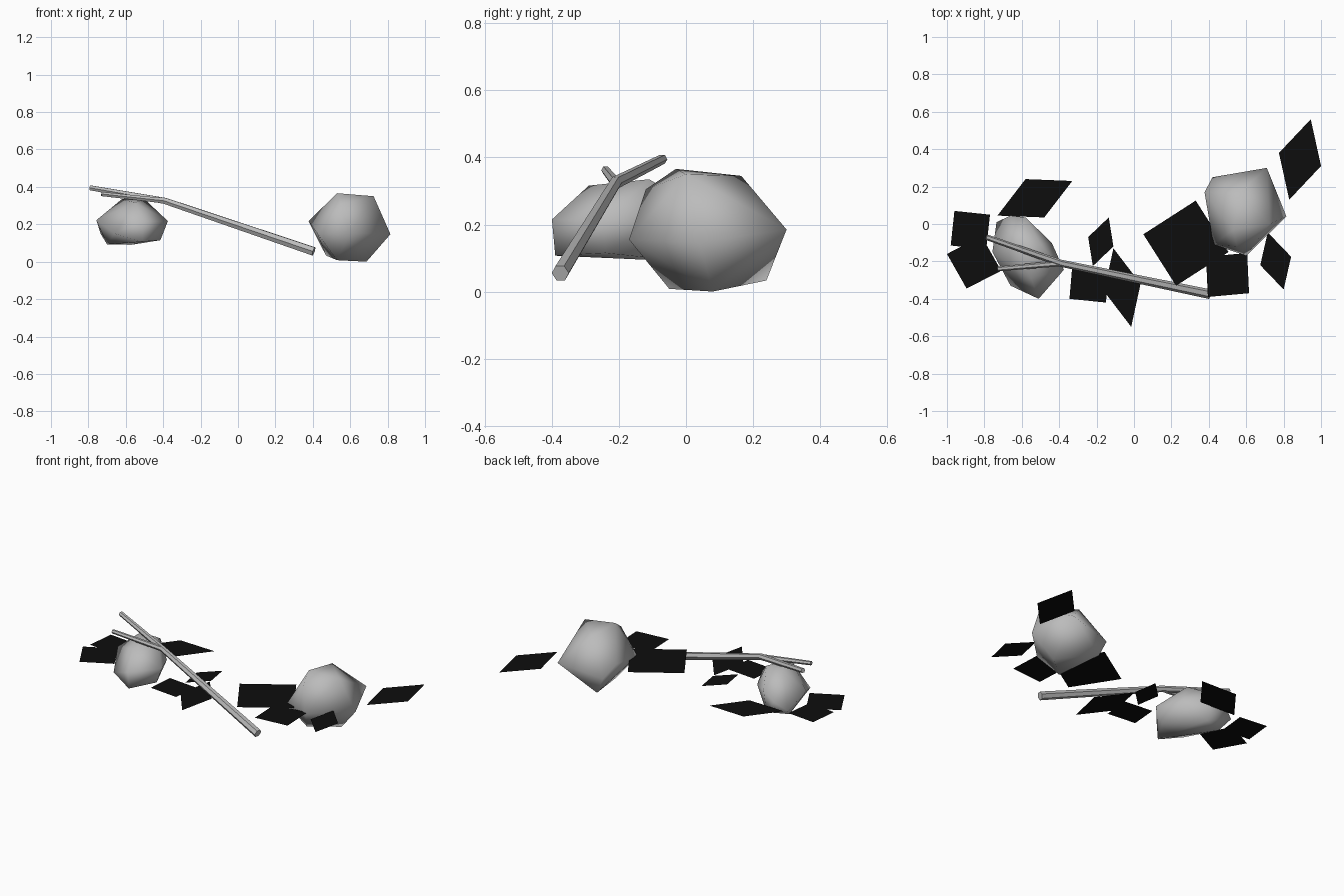
import bpy
import bmesh
from mathutils import Vector

default_cube = bpy.data.objects.get("Cube")
if default_cube:
    bpy.data.objects.remove(default_cube, do_unlink=True)


def make_material(name, value):
    material = bpy.data.materials.new(name)
    material.use_nodes = True
    colour = (value, value, value, 1)
    material.diffuse_color = colour
    shader = next(n for n in material.node_tree.nodes if n.type == 'BSDF_PRINCIPLED')
    shader.inputs["Base Color"].default_value = colour
    return material


grey = make_material("stone grey", 0.5)
black = make_material("leaf black", 0.004)


def add_object(name, data, material):
    data.materials.append(material)
    obj = bpy.data.objects.new(name, data)
    bpy.context.collection.objects.link(obj)
    return obj


def add_rock(name, points):
    """Faceted boulder wrapped around a few points, shaded smooth."""
    bm = bmesh.new()
    for point in points:
        bm.verts.new(point)
    hull = bmesh.ops.convex_hull(bm, input=bm.verts[:])
    unused = {g for key in ("geom_interior", "geom_unused") for g in hull[key]
              if isinstance(g, bmesh.types.BMVert)}
    bmesh.ops.delete(bm, geom=list(unused), context='VERTS')
    bmesh.ops.recalc_face_normals(bm, faces=bm.faces[:])
    for face in bm.faces:
        face.smooth = True
    mesh = bpy.data.meshes.new(name)
    bm.to_mesh(mesh)
    bm.free()
    return add_object(name, mesh, grey)


def add_leaf(name, first, second, third, height=0.16):
    """Flat parallelogram; the fourth corner follows from the other three."""
    a, b, c = Vector(first), Vector(second), Vector(third)
    corners = [a, b, c, a + c - b]
    bm = bmesh.new()
    face = bm.faces.new([bm.verts.new((p.x, p.y, height)) for p in corners])
    face.normal_update()
    if face.normal.z < 0:
        face.normal_flip()
    mesh = bpy.data.meshes.new(name)
    bm.to_mesh(mesh)
    bm.free()
    return add_object(name, mesh, black)


def add_twig(name, points, radii):
    """Tapered six-sided stick along a path, converted to a mesh."""
    curve = bpy.data.curves.new(name, 'CURVE')
    curve.dimensions = '3D'
    curve.bevel_depth = 1
    curve.bevel_resolution = 1
    curve.use_fill_caps = True
    spline = curve.splines.new('POLY')
    spline.points.add(len(points) - 1)
    for target, point, radius in zip(spline.points, points, radii):
        target.co = (*point, 1)
        target.radius = radius
    spline.use_smooth = True
    twig = add_object(name, curve, grey)
    bpy.ops.object.select_all(action='DESELECT')
    twig.select_set(True)
    bpy.context.view_layer.objects.active = twig
    bpy.ops.object.convert(target='MESH')
    bpy.ops.object.shade_smooth_by_angle()
    return twig


# Boulders: the larger on the left, the smaller on the right
add_rock("left_rock", [
    (.53, -.03, .366), (.725, 0, .35), (.56, .165, .345),
    (.55, -.12, .305), (.377, .17, .217), (.42, .25, .14),
    (.71, .3, .185), (.815, .04, .147), (.6, -.17, .155),
    (.425, -.11, .15), (.47, .24, .033), (.687, .08, 0), (.53, -.05, .008)])
add_rock("right_rock", [
    (-.62, -.11, .335), (-.5, -.11, .335), (-.55, -.29, .316),
    (-.51, -.4, .215), (-.375, -.245, .217), (-.44, -.1, .2),
    (-.58, .035, .25), (-.66, .045, .2), (-.757, -.15, .222), (-.735, .01, .15),
    (-.66, -.33, .15), (-.51, -.39, .107), (-.415, -.24, .115),
    (-.7, -.06, .093), (-.57, -.01, .09)])

# Forked twig: bent main stick and one side branch
fork = (-.39, -.21, .325)
add_twig("main_twig", [(.405, -.375, .055), fork, (-.79, -.07, .395)], [.026, .019, .015])
add_twig("side_twig", [fork, (-.73, -.24, .362)], [.016, .013])

# Flat leaves scattered at one level
leaves = [
    ((-.96, .07), (-.77, .05), (-.79, -.135)),
    ((-1, -.16), (-.895, -.345), (-.71, -.25)),
    ((-.58, .24), (-.33, .23), (-.48, .035)),
    ((-.135, .035), (-.11, -.12), (-.22, -.225)),
    ((-.33, -.225), (-.345, -.4), (-.15, -.42)),
    ((-.11, -.13), (.035, -.32), (-.015, -.55)),
    ((.33, .125), (.05, -.055), (.225, -.33)),
    ((.395, -.39), (.615, -.37), (.605, -.155)),
    ((.715, -.045), (.84, -.175), (.8, -.35)),
    ((.945, .56), (1, .31), (.83, .13)),
]
for number, corners in enumerate(leaves, start=1):
    add_leaf(f"leaf_{number}", *corners)
